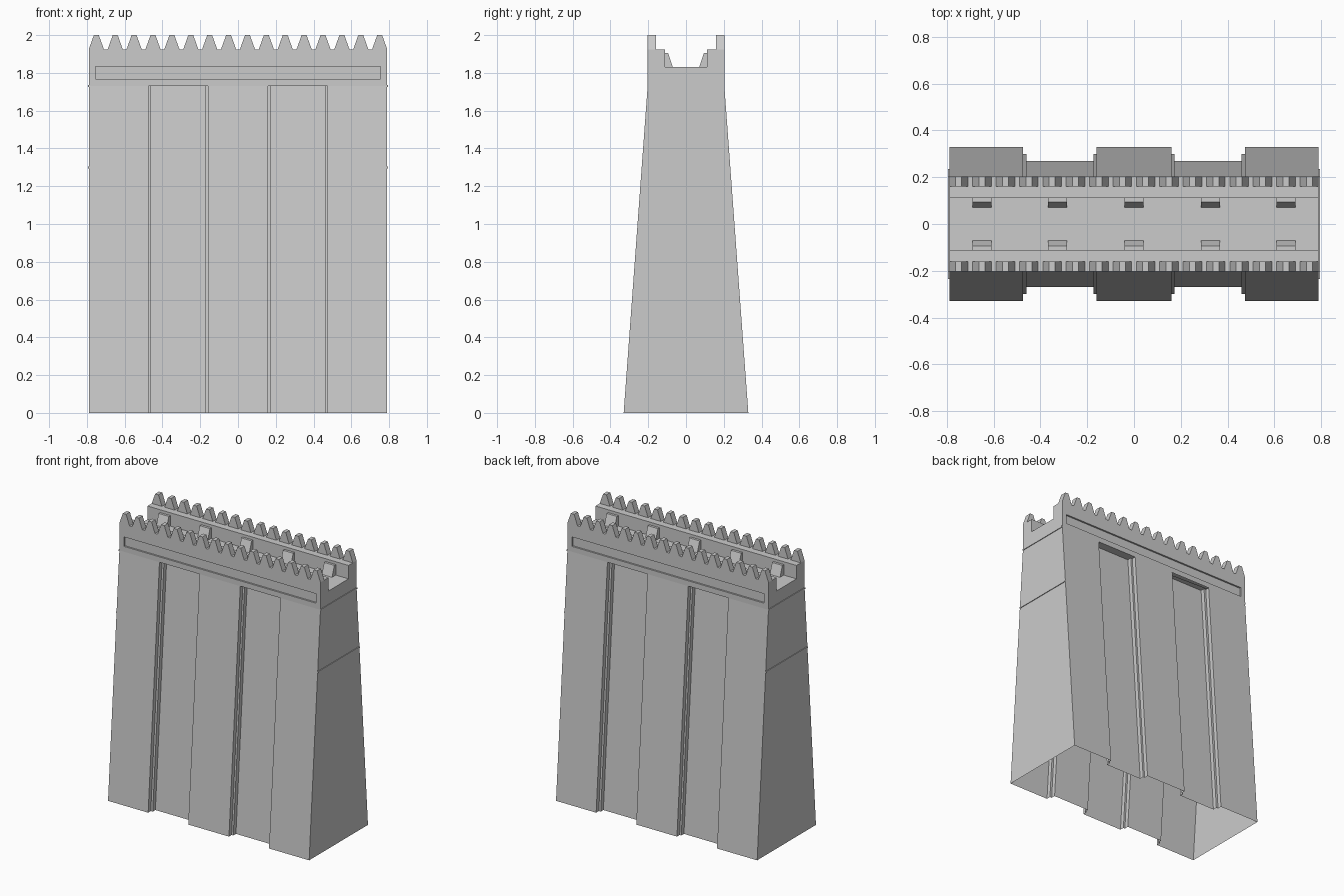
import bpy, bmesh

if "Cube" in bpy.data.objects:
    bpy.data.objects.remove(bpy.data.objects["Cube"])

W = 0.79                      # half width
ZB = 1.73                     # top of sloped body
Y0, Y1 = 0.33, 0.203          # half depth at base / top


def finish(bm, name):
    bmesh.ops.remove_doubles(bm, verts=bm.verts[:], dist=1e-5)
    bmesh.ops.recalc_face_normals(bm, faces=bm.faces[:])
    me = bpy.data.meshes.new(name)
    bm.to_mesh(me)
    bm.free()
    ob = bpy.data.objects.new(name, me)
    bpy.context.collection.objects.link(ob)
    return ob


def prism(bm, a, b):
    """Closed solid between two matching point loops."""
    va, vb = [bm.verts.new(p) for p in a], [bm.verts.new(p) for p in b]
    n = len(a)
    bm.faces.new(va[::-1])
    bm.faces.new(vb)
    for i in range(n):
        j = (i + 1) % n
        bm.faces.new((va[i], va[j], vb[j], vb[i]))


# Sloped body: open-bottomed shell with stepped recessed bays on both faces
left = [(-W, 0), (-.475, 0), (-.475, .03), (-.46, .03), (-.46, .06),
        (-.173, .06), (-.173, .03), (-.16, .03), (-.16, 0)]
half = left + [(-x, d) for x, d in left[::-1]]


def ring(depth, z):
    front = [(x, -(depth - d), z) for x, d in half]
    return front + [(-x, -y, z) for x, y, z in front]


bm = bmesh.new()
lo = [bm.verts.new(p) for p in ring(Y0, 0)]
hi = [bm.verts.new(p) for p in ring(Y1, ZB)]
n = len(lo)
for i in range(n):
    j = (i + 1) % n
    bm.faces.new((lo[i], lo[j], hi[j], hi[i]))
# overhang closing the top of each bay
for s in (1, 10, 19, 28):
    bm.faces.new(hi[s:s + 8])
finish(bm, "wall_body")

# Upper wall: U-shaped profile with walkway, open underneath
prof = [(-Y1, ZB), (-Y1, 1.925), (-.112, 1.925), (-.112, 1.83),
        (.112, 1.83), (.112, 1.925), (Y1, 1.925), (Y1, ZB)]
bm = bmesh.new()
a = [bm.verts.new((-W, y, z)) for y, z in prof]
b = [bm.verts.new((W, y, z)) for y, z in prof]
faces = [bm.faces.new((a[i], a[i + 1], b[i + 1], b[i])) for i in range(7)]
bm.faces.new(a)
bm.faces.new(b[::-1])
# long sunken panel on front and back
for f, s in ((faces[0], -1), (faces[6], 1)):
    bmesh.ops.inset_individual(bm, faces=[f], thickness=.03)
    for v in f.verts:
        v.co.x = .755 if v.co.x > 0 else -.755
        v.co.z = 1.835 if v.co.z > 1.82 else 1.768
    walls = bmesh.ops.extrude_discrete_faces(bm, faces=[f])["faces"]
    for v in walls[0].verts:
        v.co.y -= s * .012
finish(bm, "upper_wall")

# Tapered merlons along both parapets
bm = bmesh.new()
for s in (-1, 1):
    for i in range(16):
        x = -.75 + i * .1
        p = [(x - .04, 1.925), (x + .04, 1.925), (x + .013, 2), (x - .013, 2)]
        prism(bm, [(u, s * .16, z) for u, z in p], [(u, s * Y1, z) for u, z in p])
finish(bm, "merlons")

# Sloped buttress blocks inside the walkway
bm = bmesh.new()
for s in (-1, 1):
    for x in (-.65, -.327, 0, .327, .65):
        p = [(.07, 1.83), (.115, 1.83), (.115, 1.905), (.095, 1.905)]
        prism(bm, [(x - .04, s * y, z) for y, z in p],
              [(x + .04, s * y, z) for y, z in p])
finish(bm, "walkway_blocks")

# Thin ledges on the end faces
bm = bmesh.new()
for s in (-1, 1):
    for z in (1.3, 1.73):
        h = Y0 + (Y1 - Y0) * z / ZB
        p = [(-h, z - .005), (h, z - .005), (h, z + .005), (-h, z + .005)]
        prism(bm, [(s * (W - .002), y, u) for y, u in p],
              [(s * (W + .005), y, u) for y, u in p])
finish(bm, "end_ledges")
